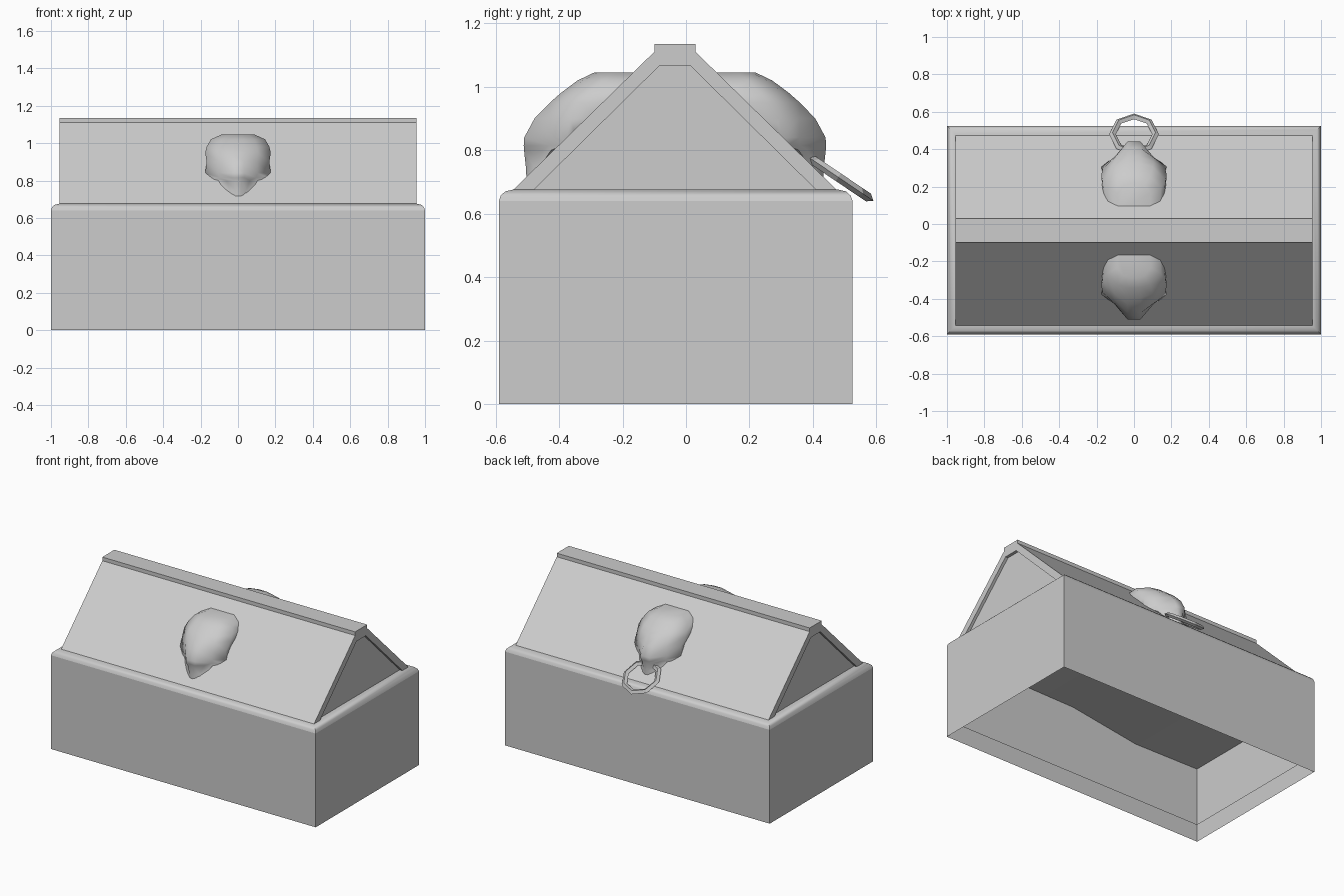
import bpy, bmesh, math

if "Cube" in bpy.data.objects:
    bpy.data.objects.remove(bpy.data.objects["Cube"], do_unlink=True)

GREY = (0.604, 0.604, 0.604, 1)
stone = bpy.data.materials.new("grey_stone")
stone.use_nodes = True
stone.diffuse_color = GREY
stone.node_tree.nodes["Principled BSDF"].inputs["Base Color"].default_value = GREY

MID = -0.035    # y of the ridge line


def finish(bm, name, smooth=None):
    """Turn a bmesh into a stone object, optionally smooth below an angle."""
    bmesh.ops.recalc_face_normals(bm, faces=bm.faces)
    mesh = bpy.data.meshes.new(name)
    bm.to_mesh(mesh)
    bm.free()
    ob = bpy.data.objects.new(name, mesh)
    bpy.context.collection.objects.link(ob)
    mesh.materials.append(stone)
    if smooth:
        bpy.ops.object.select_all(action='DESELECT')
        ob.select_set(True)
        bpy.context.view_layer.objects.active = ob
        bpy.ops.object.shade_smooth_by_angle(angle=math.radians(smooth))


def loft(rings, closed=True, cap_start=False, cap_end=False):
    """Skin a list of equally long point rings."""
    bm = bmesh.new()
    rows = [[bm.verts.new(p) for p in ring] for ring in rings]
    n = len(rows[0])
    for a, b in zip(rows, rows[1:]):
        for i in range(n if closed else n - 1):
            j = (i + 1) % n
            bm.faces.new((a[i], a[j], b[j], b[i]))
    if cap_start:
        bm.faces.new(rows[0][::-1])
    if cap_end:
        bm.faces.new(rows[-1])
    return bm


def prism(name, outline, half):
    """Extrude a (y, z) outline along x."""
    rings = [[(x, y, z) for y, z in outline] for x in (-half, half)]
    finish(loft(rings, cap_start=True, cap_end=True), name)


def mirrored(half):
    """Complete a half outline of (distance from ridge, z) pairs."""
    return [(MID - d, z) for d, z in half] + [(MID + d, z) for d, z in reversed(half)]


def rect(inset, z):
    """Rectangle inside the chest footprint."""
    x, y0, y1 = 1 - inset, -0.59 + inset, 0.525 - inset
    return [(-x, y0, z), (x, y0, z), (x, y1, z), (-x, y1, z)]


# Chest: thin outer walls, open below, with a rounded upper rim
finish(loft([rect(0, 0), rect(0, 0.64)]), "chest_walls")
finish(loft([rect(0, 0.64), rect(0.006, 0.657), rect(0.02, 0.67), rect(0.045, 0.676)],
            cap_end=True), "chest_rim", 45)

# Inner lining, starting a little above the bottom edge
finish(loft([rect(0.01, 0.11), rect(0.01, 0.6)]), "chest_lining")

# Uneven floor panel, seen from below
floor = [(-0.99, 0.505), (-0.5, 0.5), (0, 0.575), (0.99, 0.59)]
finish(loft([[(x, 0.515, z), (x, -0.58, z)] for x, z in floor], closed=False),
       "floor_panel", 45)

# Gabled lid: roof band with a ridge cap, and recessed gable ends
outer = mirrored([(0.51, 0.675), (0.065, 1.11), (0.065, 1.135)])
inner = mirrored([(0.445, 0.675), (0.05, 1.065)])
prism("roof", outer + inner[::-1], 0.955)
prism("gable_ends", inner, 0.935)

# Carved heads: z, half width, cheek depth, nose depth, fullness beside the nose
sections = [
    (0.715, 0.055, 0.450, 0.470, 0.4),
    (0.75, 0.075, 0.425, 0.475, 0.4),
    (0.80, 0.105, 0.390, 0.485, 0.3),
    (0.815, 0.160, 0.355, 0.490, 0.3),
    (0.84, 0.175, 0.340, 0.490, 0.35),
    (0.90, 0.168, 0.330, 0.455, 0.5),
    (0.95, 0.175, 0.295, 0.405, 0.65),
    (0.98, 0.168, 0.270, 0.370, 0.7),
    (1.02, 0.145, 0.230, 0.315, 0.7),
    (1.045, 0.09, 0.200, 0.260, 0.7),
]


def head(name, side):
    """Stack arched sections whose roots sink into the roof slope."""
    rings = []
    for z, w, cheek, nose, full in sections:
        root = 0.48 - (z - 0.675) * 1.02
        rise = nose - cheek
        half = [(w * 0.95, root), (w, cheek),
                (w * 0.6, cheek + rise * full), (w * 0.2, nose - rise * 0.1)]
        pts = half + [(-x, y) for x, y in reversed(half)]
        rings.append([(x, MID + side * y, z) for x, y in pts])
    finish(loft(rings, cap_start=True, cap_end=True), name, 60)


head("front_head", -1)
head("back_head", 1)

# Eight-sided ring hanging from the back head
RING_R, TUBE, SIDES = 0.115, 0.018, 8
tilt = math.radians(-34)
rings = []
for i in range(SIDES + 1):
    a = i * math.tau / SIDES
    ring = []
    for k in range(4):
        b = k * math.tau / 4
        u = (RING_R + TUBE * math.cos(b)) * math.cos(a)
        h = TUBE * 0.8 * math.sin(b)
        ring.append(((RING_R + TUBE * math.cos(b)) * math.sin(a),
                     0.48 + u * math.cos(tilt) - h * math.sin(tilt),
                     0.715 + u * math.sin(tilt) + h * math.cos(tilt)))
    rings.append(ring)
bm = loft(rings)
bmesh.ops.remove_doubles(bm, verts=bm.verts, dist=0.0001)
finish(bm, "ring_handle")
